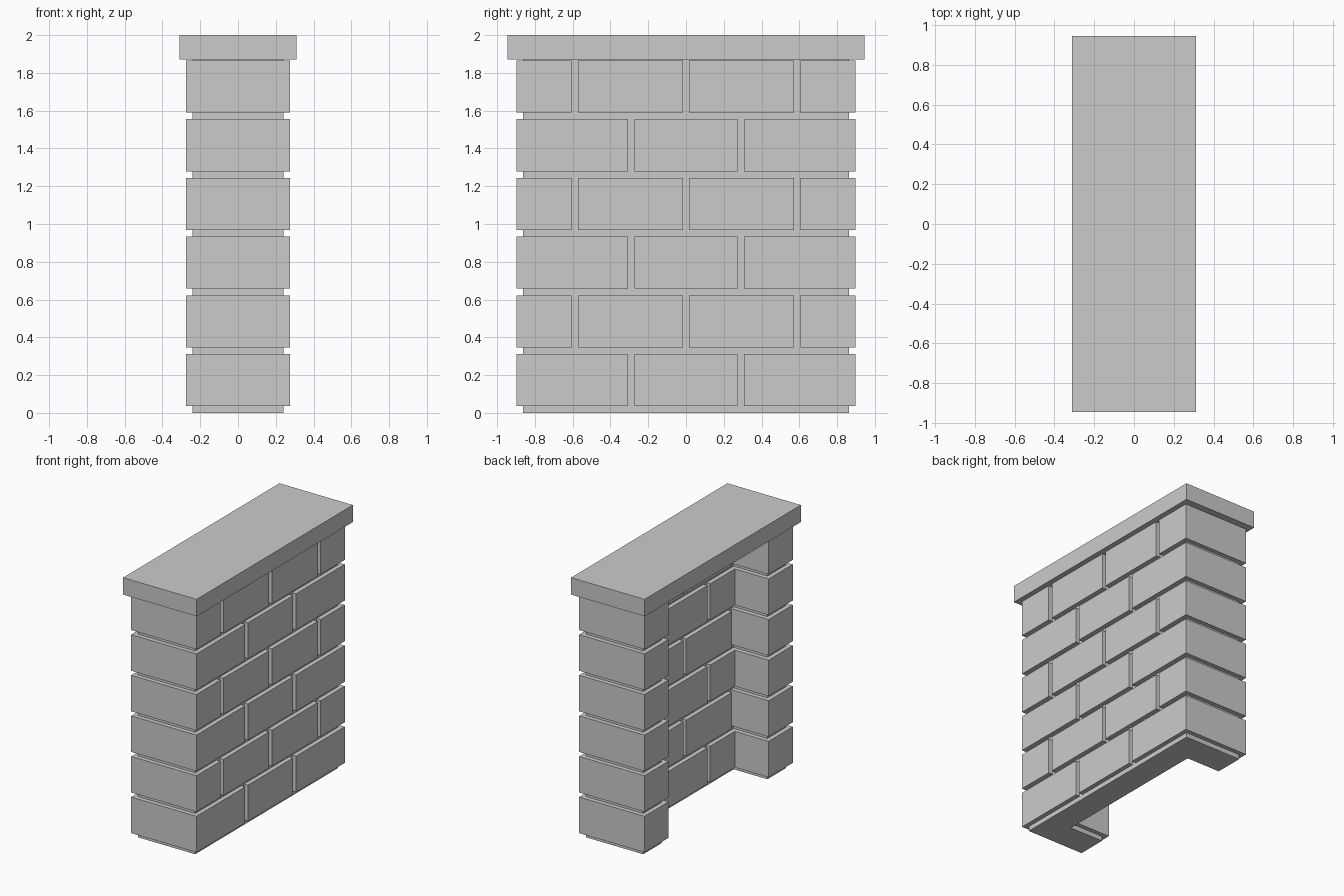
import bpy, bmesh

if "Cube" in bpy.data.objects:
    bpy.data.objects.remove(bpy.data.objects["Cube"])


def add_box(bm, x0, x1, y0, y1, z0, z1):
    vs = bmesh.ops.create_cube(bm, size=1)["verts"]
    for v in vs:
        v.co.x = x0 if v.co.x < 0 else x1
        v.co.y = y0 if v.co.y < 0 else y1
        v.co.z = z0 if v.co.z < 0 else z1


def prism(bm, outline, z0, z1):
    # extrude a plan outline upward
    face = bm.faces.new([bm.verts.new((x, y, z0)) for x, y in outline])
    top = bmesh.ops.extrude_face_region(bm, geom=[face])["geom"]
    for v in top:
        if isinstance(v, bmesh.types.BMVert):
            v.co.z = z1


def finish(bm, name):
    bmesh.ops.recalc_face_normals(bm, faces=bm.faces)
    mesh = bpy.data.meshes.new(name)
    bm.to_mesh(mesh)
    bm.free()
    ob = bpy.data.objects.new(name, mesh)
    bpy.context.collection.objects.link(ob)
    return ob


X, Y = 0.276, 0.897        # outer brick faces
INX, INY = 0.01, 0.605     # inner faces of wall and piers
J = 0.034                  # mortar joint depth and width
PITCH, H, TOP = 0.3107, 0.276, 1.87

# recessed mortar core, C-shaped in plan
bm = bmesh.new()
mx, my, ix, iy = X - J, Y - J, INX + J, INY + J
prism(bm, [(mx, -my), (mx, my), (-mx, my), (-mx, iy),
           (ix, iy), (ix, -iy), (-mx, -iy), (-mx, -my)], 0, TOP)
finish(bm, "mortar_core")

# brick courses with alternating joints
for row in range(6):
    bm = bmesh.new()
    z0 = 0.036 + row * PITCH
    z1 = min(z0 + H, TOP)
    if row % 2:
        # pier bricks run through the wall, two stretchers between
        for s in (-1, 1):
            a, b = sorted((s * INY, s * Y))
            add_box(bm, -X, X, a, b, z0, z1)
            a, b = sorted((s * J / 2, s * (INY - J)))
            add_box(bm, INX, X, a, b, z0, z1)
    else:
        # L-shaped corner bricks and one middle stretcher
        for s in (-1, 1):
            prism(bm, [(-X, s * Y), (X, s * Y), (X, s * 0.307),
                       (INX, s * 0.307), (INX, s * INY), (-X, s * INY)], z0, z1)
        add_box(bm, INX, X, -0.273, 0.273, z0, z1)
    finish(bm, f"brick_course_{row + 1}")

# cap slab
bm = bmesh.new()
add_box(bm, -0.311, 0.311, -0.945, 0.945, TOP, 2.0)
finish(bm, "cap_slab")
